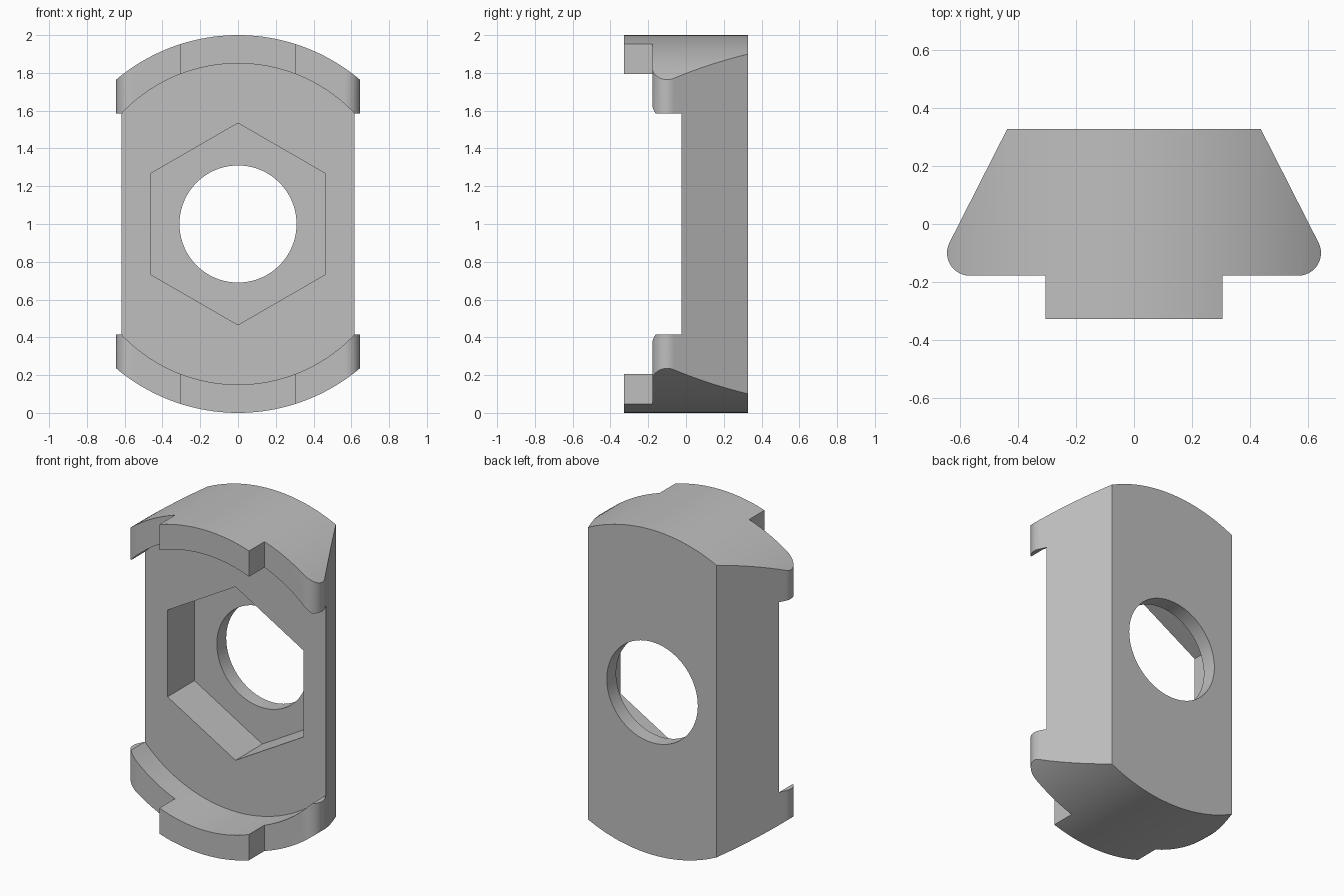
import bpy, bmesh, math
from mathutils import Vector

cube = bpy.data.objects.get("Cube")
if cube:
    bpy.data.objects.remove(cube, do_unlink=True)

mat = bpy.data.materials.new("plain_grey")
mat.use_nodes = True
grey = (0.52, 0.52, 0.52, 1)
mat.diffuse_color = grey
mat.node_tree.nodes["Principled BSDF"].inputs["Base Color"].default_value = grey


def prism(name, points, direction):
    """Extrude a closed outline of 3D points along a direction."""
    bm = bmesh.new()
    face = bm.faces.new([bm.verts.new(p) for p in points])
    extruded = bmesh.ops.extrude_face_region(bm, geom=[face])["geom"]
    verts = [g for g in extruded if isinstance(g, bmesh.types.BMVert)]
    bmesh.ops.translate(bm, verts=verts, vec=Vector(direction))
    bmesh.ops.recalc_face_normals(bm, faces=bm.faces)
    mesh = bpy.data.meshes.new(name)
    bm.to_mesh(mesh)
    bm.free()
    mesh.materials.append(mat)
    obj = bpy.data.objects.new(name, mesh)
    bpy.context.collection.objects.link(obj)
    return obj


def round_prism(name, radius, sides, y0, y1):
    """Regular prism along y, centred at mid height, with a corner on top."""
    angles = [2 * math.pi * i / sides for i in range(sides)]
    pts = [(radius * math.sin(a), y0, 1 + radius * math.cos(a)) for a in angles]
    return prism(name, pts, (0, y1 - y0, 0))


def combine(target, cutter, operation):
    mod = target.modifiers.new(cutter.name, 'BOOLEAN')
    mod.object, mod.operation, mod.solver = cutter, operation, 'EXACT'
    bpy.context.view_layer.objects.active = target
    bpy.ops.object.modifier_apply(modifier=mod.name)
    bpy.data.objects.remove(cutter, do_unlink=True)


BACK, SHOULDER, FRONT, FLOOR = 0.328, -0.178, -0.328, -0.025

# Plan outline: tapered sides, rounded front corners and a narrow front tab
half = [(0.305, FRONT), (0.305, SHOULDER)]
tangent = math.atan2(0.199, 0.392)
for i in range(13):
    a = -math.pi / 2 + (math.pi / 2 + tangent) * i / 12
    half.append((0.567 + 0.078 * math.cos(a), -0.1 + 0.078 * math.sin(a)))
half.append((0.437, BACK))
outline = half + [(-x, y) for x, y in reversed(half)]
body = prism("clamp_body", [(x, y, -0.1) for x, y in outline], (0, 0, 2.2))

# Rounded top and bottom
combine(body, round_prism("outer_round", 1.0, 192, -0.6, 0.6), 'INTERSECT')

# Front recess between the two curved lips, open at the sides
combine(body, round_prism("recess_round", 0.85, 192, -0.6, FLOOR), 'DIFFERENCE')
opening = [(x, -0.6, z) for x, z in
           ((-0.9, 0.415), (0.9, 0.415), (0.9, 1.585), (-0.9, 1.585))]
combine(body, prism("side_opening", opening, (0, FLOOR + 0.6, 0)), 'DIFFERENCE')

# Hexagonal nut pocket and through hole
combine(body, round_prism("nut_pocket", 0.534, 6, -0.5, 0.237), 'DIFFERENCE')
combine(body, round_prism("bolt_hole", 0.31, 96, -0.7, 0.7), 'DIFFERENCE')

# Smooth curves with crisp edges
bpy.ops.object.select_all(action='DESELECT')
body.select_set(True)
bpy.context.view_layer.objects.active = body
bpy.ops.object.shade_smooth_by_angle(angle=math.radians(25))
